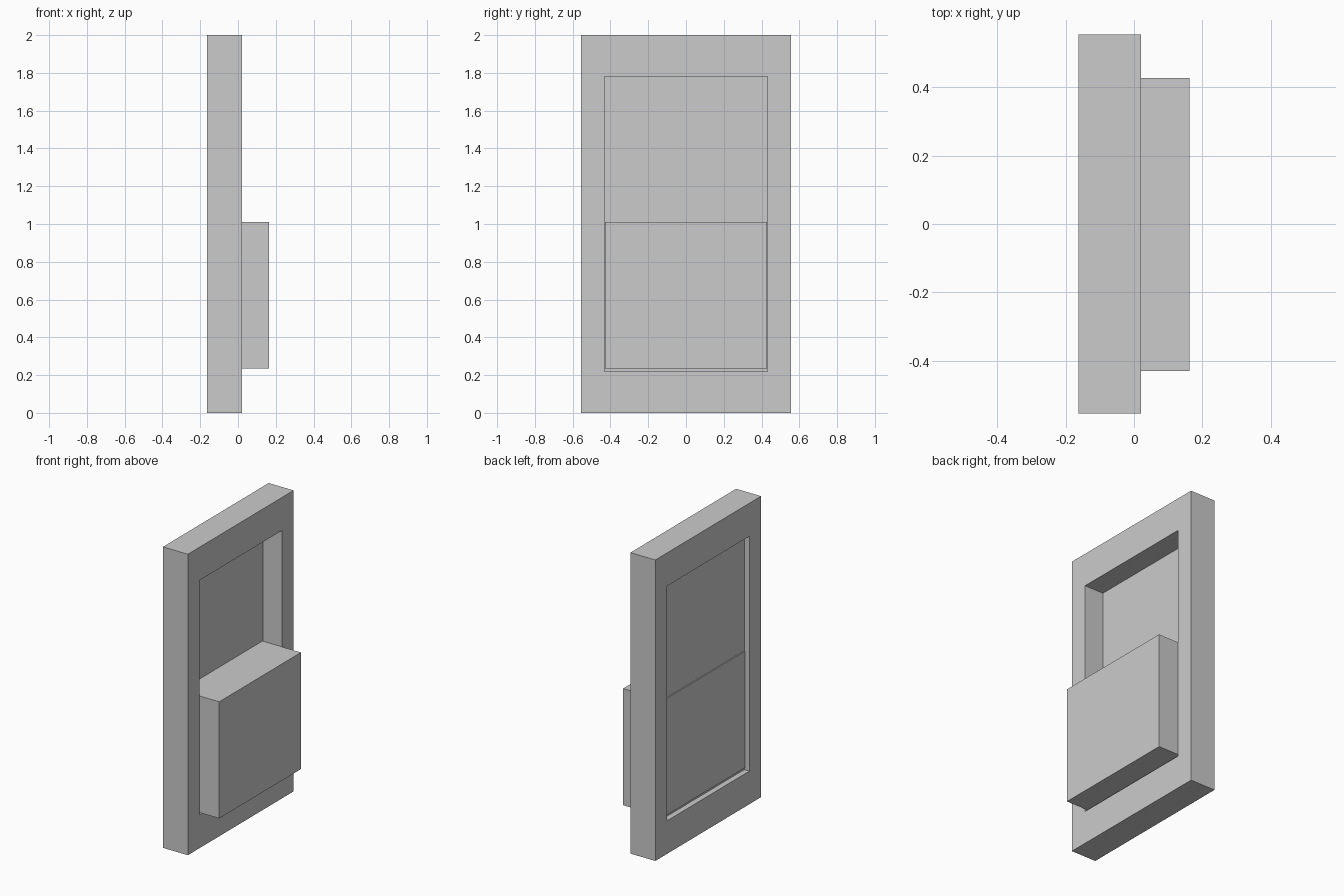
import bpy, bmesh
from mathutils import Vector

if "Cube" in bpy.data.objects:
    bpy.data.objects.remove(bpy.data.objects["Cube"])


def box(name, lo, hi):
    bm = bmesh.new()
    bmesh.ops.create_cube(bm, size=1)
    lo, hi = Vector(lo), Vector(hi)
    for v in bm.verts:
        v.co = [lo[i] if v.co[i] < 0 else hi[i] for i in range(3)]
    me = bpy.data.meshes.new(name)
    bm.to_mesh(me)
    bm.free()
    ob = bpy.data.objects.new(name, me)
    bpy.context.collection.objects.link(ob)
    return ob


def rect(hy, z0, z1):
    return [(-hy, z0), (hy, z0), (hy, z1), (-hy, z1)]


# Window frame: a flat ring with an opening, extruded through its depth
BACK, FRONT = -0.163, 0.02
outer, inner = rect(0.555, 0, 2), rect(0.432, 0.22, 1.78)
bm = bmesh.new()
rings = [[bm.verts.new((x, y, z)) for y, z in loop]
         for x, loop in ((FRONT, outer), (FRONT, inner), (BACK, inner), (BACK, outer))]
for k in range(4):
    a, b = rings[k], rings[(k + 1) % 4]
    for i in range(4):
        j = (i + 1) % 4
        bm.faces.new((a[i], a[j], b[j], b[i]))
bmesh.ops.recalc_face_normals(bm, faces=bm.faces)
mesh = bpy.data.meshes.new("window_frame")
bm.to_mesh(mesh)
bm.free()
bpy.context.collection.objects.link(bpy.data.objects.new("window_frame", mesh))

# Thin pane recessed near the back of the opening
box("glass_pane", (-0.126, -0.432, 0.22), (-0.12, 0.432, 1.78))

# Thick lower sash passing through the pane and standing proud of the frame
box("lower_sash", (-0.133, -0.43, 0.235), (0.163, 0.428, 1.01))
